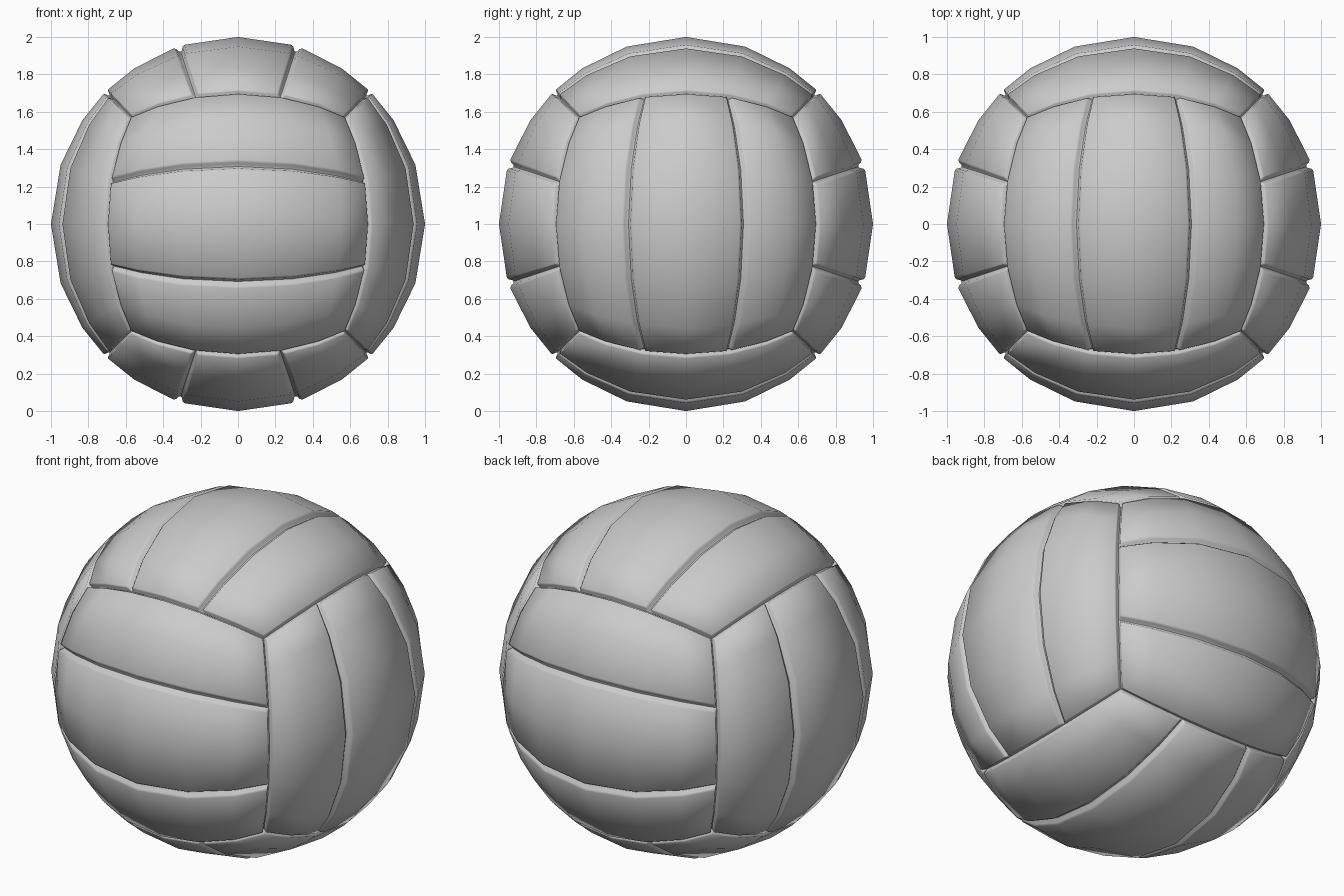
import bpy, bmesh
from mathutils import Vector

if "Cube" in bpy.data.objects:
    bpy.data.objects.remove(bpy.data.objects["Cube"])

LONG, WIDE = 6, 2                       # facets along / across a strip
RIM = [(0.0, 0.972), (0.010, 0.976), (0.020, 0.992), (0.034, 1.0)]  # seam profile: offset, radius


def stations(a, b, n):
    """Grid positions from a to b with seam rows at both ends, and the radius at each."""
    left = [(a + o, r) for o, r in RIM]
    mid = [(a + (b - a) * i / n, 1.0) for i in range(1, n)]
    right = [(b - o, r) for o, r in reversed(RIM)]
    return left + mid + right


def panel(name, normal, along, across, lo, hi):
    """One strip of a cube face, pushed out to the sphere, with rounded sunken borders."""
    bm = bmesh.new()
    rows = []
    for u, ru in stations(-1, 1, LONG):
        row = []
        for v, rv in stations(lo, hi, WIDE):
            d = (normal + along * u + across * v).normalized()
            row.append(bm.verts.new(d * min(ru, rv) + Vector((0, 0, 1))))
        rows.append(row)
    for r0, r1 in zip(rows, rows[1:]):
        for j in range(len(r0) - 1):
            bm.faces.new((r0[j], r1[j], r1[j + 1], r0[j + 1]))
    for f in bm.faces:
        f.smooth = True
    mesh = bpy.data.meshes.new(name)
    bm.to_mesh(mesh)
    bm.free()
    obj = bpy.data.objects.new(name, mesh)
    bpy.context.collection.objects.link(obj)


X, Y, Z = Vector((1, 0, 0)), Vector((0, 1, 0)), Vector((0, 0, 1))

# Six faces of three strips; strip direction alternates between neighbouring faces
faces = {
    "front": (-Y, X), "back": (Y, X),
    "right": (X, Z), "left": (-X, Z),
    "top": (Z, Y), "bottom": (-Z, Y),
}
for side, (normal, along) in faces.items():
    across = normal.cross(along)
    for i in range(3):
        lo = -1 + 2 * i / 3
        panel(f"{side}_panel_{i + 1}", normal, along, across, lo, lo + 2 / 3)
